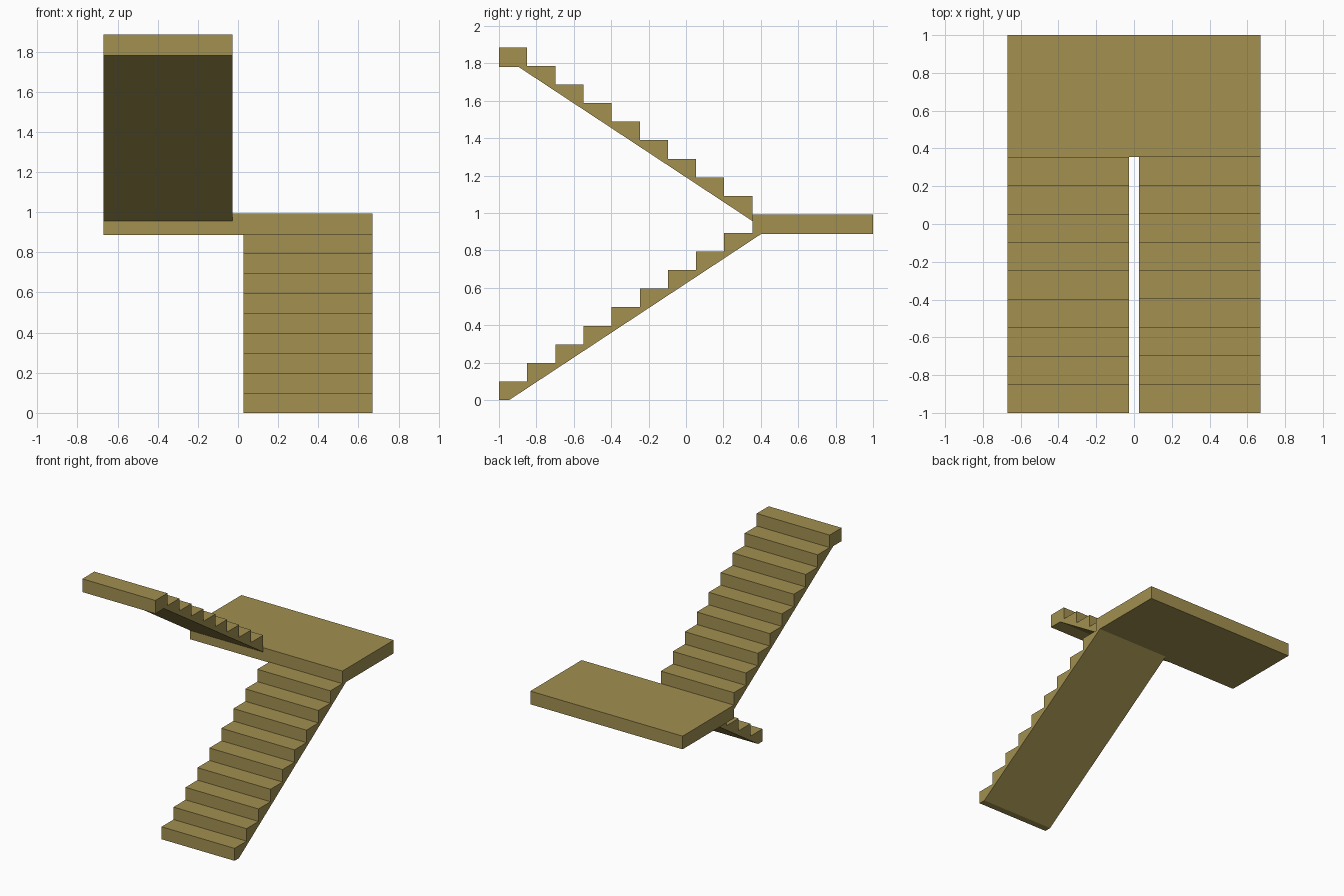
import bpy, bmesh

if "Cube" in bpy.data.objects:
    bpy.data.objects.remove(bpy.data.objects["Cube"])

RISE = 1.885 / 19      # height of one step
RUN = 1.355 / 9        # depth of one tread
STEPS = 9
SLOPE = RISE / RUN
Y_LAND = 0.355         # front edge of the landing
LAND_TOP = RISE * 10
LAND_BOTTOM = 0.887
X_IN, X_OUT = 0.027, 0.67

mat = bpy.data.materials.new("stair_tan")
mat.diffuse_color = (0.36, 0.28, 0.08, 1)
mat.use_nodes = True
mat.node_tree.nodes["Principled BSDF"].inputs["Base Color"].default_value = mat.diffuse_color


def extrude_profile(name, profile, x0, x1):
    """Extrude a (y, z) outline along x from x0 to x1."""
    bm = bmesh.new()
    face = bm.faces.new([bm.verts.new((x0, y, z)) for y, z in profile])
    res = bmesh.ops.extrude_face_region(bm, geom=[face])
    verts = [v for v in res["geom"] if isinstance(v, bmesh.types.BMVert)]
    bmesh.ops.translate(bm, verts=verts, vec=(x1 - x0, 0, 0))
    bmesh.ops.recalc_face_normals(bm, faces=bm.faces)
    mesh = bpy.data.meshes.new(name)
    bm.to_mesh(mesh)
    bm.free()
    mesh.materials.append(mat)
    obj = bpy.data.objects.new(name, mesh)
    bpy.context.collection.objects.link(obj)
    return obj


def step_outline(y, z, direction):
    """Zigzag of risers and treads going up from (y, z)."""
    pts = [(y, z)]
    for i in range(STEPS):
        z += RISE
        pts.append((y, z))
        y += direction * RUN
        pts.append((y, z))
    return pts


# Lower flight: climbs towards the back, sloped underside meets the landing
lower = step_outline(-1, 0, 1)
lower[-1] = (Y_LAND, LAND_BOTTOM + 0.005)
lower[-2] = (lower[-2][0], LAND_BOTTOM + 0.005)
lower += [(Y_LAND, LAND_BOTTOM), (-0.945 + LAND_BOTTOM / SLOPE, LAND_BOTTOM), (-0.945, 0)]
extrude_profile("lower_flight", lower, X_IN, X_OUT)

# Landing slab across both flights
extrude_profile("landing", [(Y_LAND, LAND_BOTTOM), (1, LAND_BOTTOM),
                            (1, LAND_TOP), (Y_LAND, LAND_TOP)], -X_OUT, X_OUT)

# Upper flight: returns towards the front, ends in a flat-bottomed top step
upper_low, top_low = 0.957, 1.78
upper = step_outline(Y_LAND, LAND_TOP, -1)
upper += [(-1, top_low), (Y_LAND - (top_low - upper_low) / SLOPE, top_low),
          (Y_LAND, upper_low)]
extrude_profile("upper_flight", upper, -X_OUT, -X_IN)
